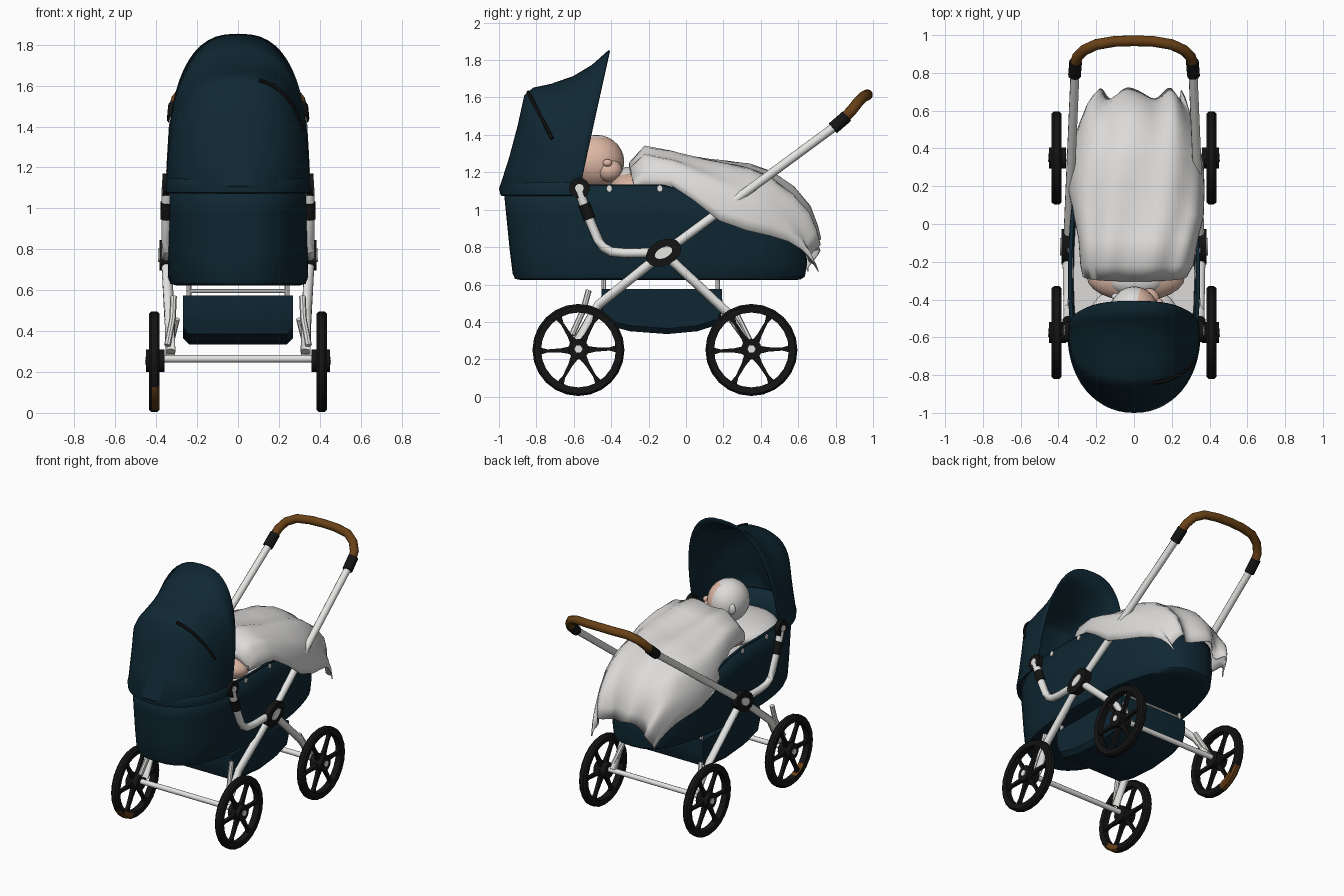
import bpy, bmesh, math
from mathutils import Vector

if "Cube" in bpy.data.objects:
    bpy.data.objects.remove(bpy.data.objects["Cube"])


def material(name, r, g, b):
    m = bpy.data.materials.new(name)
    m.diffuse_color = (r, g, b, 1)
    m.use_nodes = True
    m.node_tree.nodes["Principled BSDF"].inputs["Base Color"].default_value = m.diffuse_color
    return m


TEAL = material("dark teal fabric", 0.005, 0.021, 0.034)
BLACK = material("black plastic", 0.007, 0.007, 0.007)
METAL = material("white metal", 0.78, 0.78, 0.76)
CLOTH = material("pale cloth", 0.72, 0.71, 0.70)
SKIN = material("skin", 0.72, 0.47, 0.37)
BROWN = material("brown leather", 0.14, 0.052, 0.008)


def finish(name, bm, mats, angle=40, thick=0):
    bmesh.ops.recalc_face_normals(bm, faces=bm.faces[:])
    me = bpy.data.meshes.new(name)
    bm.to_mesh(me)
    bm.free()
    ob = bpy.data.objects.new(name, me)
    bpy.context.collection.objects.link(ob)
    for m in mats:
        me.materials.append(m)
    bpy.ops.object.select_all(action='DESELECT')
    ob.select_set(True)
    bpy.context.view_layer.objects.active = ob
    bpy.ops.object.shade_smooth_by_angle(angle=math.radians(angle))
    if thick:
        mod = ob.modifiers.new("thickness", 'SOLIDIFY')
        mod.thickness = thick
        mod.offset = 0
    return ob


def loft(name, rings, mat, closed=True, caps=(True, True), loop=False, **kw):
    """Skin a list of point rings with quads."""
    bm = bmesh.new()
    vs = [[bm.verts.new(p) for p in ring] for ring in rings]
    n = len(vs[0])
    pairs = list(zip(vs, vs[1:])) + ([(vs[-1], vs[0])] if loop else [])
    for a, b in pairs:
        for i in range(n if closed else n - 1):
            j = (i + 1) % n
            bm.faces.new((a[i], a[j], b[j], b[i]))
    if closed and not loop:
        for cap, ring in zip(caps, (vs[0], vs[-1])):
            if cap:
                bm.faces.new(ring)
    bmesh.ops.remove_doubles(bm, verts=bm.verts[:], dist=0.0005)
    return finish(name, bm, [mat], **kw)


def tube(name, pts, r, mat, sides=10):
    """Round tube along a path of points."""
    pts = [Vector(p) for p in pts]
    rings = []
    for i, p in enumerate(pts):
        d = (pts[min(i + 1, len(pts) - 1)] - pts[max(i - 1, 0)]).normalized()
        u = d.cross(Vector((0.31, 0.2, 0.93) if abs(d.z) < 0.8 else (1, 0, 0))).normalized()
        v = d.cross(u)
        rings.append([p + r * (u * math.cos(2 * math.pi * k / sides) + v * math.sin(2 * math.pi * k / sides))
                      for k in range(sides)])
    return loft(name, rings, mat)


def disc(name, x0, x1, y, z, ry, rz, mat, tilt=0, sides=16):
    """Oval disc whose axis runs along x."""
    c, s = math.cos(tilt), math.sin(tilt)
    ring = []
    for k in range(sides):
        a = 2 * math.pi * k / sides
        py, pz = ry * math.cos(a), rz * math.sin(a)
        ring.append((y + py * c - pz * s, z + py * s + pz * c))
    return loft(name, [[(x, *p) for p in ring] for x in (x0, x1)], mat)


def ball(name, loc, size, mats, rule=None):
    bm = bmesh.new()
    bmesh.ops.create_uvsphere(bm, u_segments=24, v_segments=14, radius=1)
    for f in bm.faces:
        f.material_index = rule(f.calc_center_median()) if rule else 0
    for v in bm.verts:
        v.co = Vector(loc) + Vector([a * b for a, b in zip(v.co, size)])
    return finish(name, bm, mats, 60)


def spow(v, e):
    return math.copysign(abs(v) ** e, v)


def outline(front, back, hw, n=48):
    """Plan outline: elliptical head end, long blunt foot end."""
    out = []
    for k in range(n):
        a = 2 * math.pi * k / n
        c, s = math.cos(a), math.sin(a)
        e = 2 / 2.3
        y = -0.3 + (back + 0.3) * spow(s, e) if s > 0 else -0.3 + (front + 0.3) * spow(-s, e)
        out.append((hw * spow(c, 0.75), y))
    return out


# Bassinet shell, rim sloping down to the foot
def rim(y):
    t = min(max((y + 0.08) / 0.66, 0), 1)
    return 1.13 - 0.23 * t


levels = [(0, -0.88, 0.57, 0.30), (0.012, -0.91, 0.61, 0.325), (0.06, -0.92, 0.63, 0.334),
          (0.3, -0.935, 0.64, 0.338), (0.7, -0.955, 0.635, 0.341), (1, -0.97, 0.62, 0.343)]
rings = [[(x, y, 0.63 + f * (rim(y) - 0.63)) for x, y in outline(fr, bk, hw)] for f, fr, bk, hw in levels]
loft("bassinet", rings, TEAL, caps=(True, False), thick=0.014)
loft("bassinet_rim", [[(x * sx, y, rim(y) + dz) for x, y in outline(-0.97, 0.62, 0.343)]
                      for sx, dz in ((1.015, -0.03), (1.015, 0.006), (0.96, 0.006), (0.96, -0.03))],
     TEAL, loop=True)
loft("mattress", [[(x, y, z) for x, y in outline(-0.93, 0.58, 0.32)] for z in (0.80, 0.88)], CLOTH)
ball("pillow", (0, -0.58, 1.04), (0.27, 0.27, 0.08), [CLOTH])


# Folding hood: a fan of arches sharing one pivot line
def arch(ay, az, n, hw=0.343, count=28):
    pts = []
    for k in range(count + 1):
        a = math.pi * k / count
        h = math.sin(a) ** (2 / n) if 0 < k < count else 0
        pts.append((hw * spow(math.cos(a), 2 / n), -0.57 + (ay + 0.57) * h, 1.1 + (az - 1.1) * h))
    return pts


fan = [(-0.41, 1.85, 2.6), (-0.50, 1.77, 2.6), (-0.60, 1.71, 2.6), (-0.72, 1.668, 2.6), (-0.815, 1.648, 2.5),
       (-0.86, 1.61, 2.5), (-0.895, 1.45, 2.4), (-0.94, 1.28, 2.3), (-0.995, 1.11, 2.15), (-0.98, 1.075, 2.15)]
loft("hood", [arch(*f) for f in fan], TEAL, closed=False, thick=0.01)
loft("hood_skirt", [[(x * s, y, z) for x, y, _ in arch(e, 1.1, 2.15)]
                    for s, e, z in ((1.0, -0.98, 1.16), (1.02, -0.995, 1.11), (1.02, -0.99, 1.08), (1.0, -0.97, 1.075))],
     TEAL, closed=False, thick=0.006)
tube("hood_zip", [(x * 1.012, y - 0.004, z + 0.004) for x, y, z in arch(-0.845, 1.635, 2.5)[4:13]], 0.010, BLACK, 6)

# Baby: head turned to one side with a cap, shoulders, ear, nose
ball("baby_head", (0.0, -0.48, 1.255), (0.135, 0.15, 0.145), [CLOTH, SKIN],
     lambda c: 1 if c.x > 0.15 and c.z < 0.85 else 0)
ball("baby_nose", (0.135, -0.42, 1.25), (0.02, 0.025, 0.02), [SKIN])
ball("baby_cheek", (0.08, -0.41, 1.21), (0.06, 0.07, 0.06), [SKIN])
ball("baby_ear", (-0.09, -0.385, 1.25), (0.03, 0.02, 0.04), [CLOTH])
ball("baby_shoulders", (0.01, -0.28, 1.11), (0.26, 0.13, 0.10), [SKIN])
ball("baby_collar", (0.01, -0.30, 1.16), (0.15, 0.08, 0.07), [CLOTH])

# Blanket: arched sections (centre y, z, edge y, z, left x, right x)
sections = [(-0.29, 1.17, -0.26, 1.10, -0.25, 0.25), (-0.30, 1.24, -0.27, 1.11, -0.27, 0.28),
            (-0.22, 1.33, -0.22, 1.13, -0.28, 0.31), (-0.08, 1.305, -0.08, 1.13, -0.29, 0.335),
            (0.06, 1.275, 0.04, 1.05, -0.315, 0.365), (0.20, 1.255, 0.18, 0.94, -0.345, 0.37),
            (0.34, 1.235, 0.32, 0.89, -0.345, 0.365), (0.46, 1.19, 0.45, 0.86, -0.315, 0.335),
            (0.57, 1.11, 0.54, 0.83, -0.285, 0.305), (0.65, 1.01, 0.60, 0.79, -0.26, 0.285),
            (0.68, 0.91, 0.645, 0.74, -0.23, 0.27), (0.69, 0.83, 0.68, 0.67, -0.20, 0.25)]
rings = []
for i, (yc, zc, ye, ze, xl, xr) in enumerate(sections):
    ring = []
    for k in range(33):
        a = math.pi * k / 32
        h = math.sin(a) ** 0.75 if 0 < k < 32 else 0
        x = (xl + xr) / 2 + (xr - xl) / 2 * spow(math.cos(a), 0.8)
        w = 0.012 * math.sin(9 * a + 0.8 * i) * h
        hang = max(0, i - 7) / 4          # folds deepen as the cloth hangs
        fold = hang * math.cos(7 * a + 0.4)
        ring.append((x, ye + (yc - ye) * h + 0.03 * fold, ze + (zc - ze) * h + w + 0.025 * fold * h))
    rings.append(ring)
loft("blanket", rings, CLOTH, closed=False, angle=60, thick=0.008)

# Storage basket with a sagging floor, and the rails holding it
stations = [(-0.455, 0.46), (-0.43, 0.385), (-0.30, 0.35), (-0.1, 0.335), (0.06, 0.35), (0.17, 0.385), (0.195, 0.46)]
rings = []
for y, zb in stations:
    yt = -0.13 + (y + 0.13) * 0.99
    rings.append([(-0.27, yt, 0.575), (-0.268, y, zb + 0.03), (-0.24, y, zb), (0.24, y, zb),
                  (0.268, y, zb + 0.03), (0.27, yt, 0.575)])
loft("basket", rings, TEAL, angle=30)
for y in (-0.44, 0.17):
    tube("basket_rail", [(-0.25, y, 0.595), (0.25, y, 0.595)], 0.01, METAL, 8)

# Chassis parts, repeated on both sides
for s in (-1, 1):
    tube("carrier_arm", [(s * 0.35, -0.57, 1.10), (s * 0.35, -0.53, 0.98), (s * 0.35, -0.47, 0.84),
                         (s * 0.35, -0.445, 0.80), (s * 0.35, -0.40, 0.775), (s * 0.352, -0.33, 0.768),
                         (s * 0.355, -0.12, 0.77)], 0.025, METAL)
    tube("carrier_joint", [(s * 0.35, -0.545, 1.03), (s * 0.35, -0.515, 0.95)], 0.031, BLACK)
    disc("hood_pivot", s * 0.335, s * 0.368, -0.57, 1.115, 0.055, 0.055, BLACK)
    disc("hood_pivot_cap", s * 0.366, s * 0.372, -0.57, 1.115, 0.024, 0.024, METAL, sides=8)
    disc("frame_hub", s * 0.335, s * 0.385, -0.12, 0.77, 0.10, 0.068, BLACK, 0.45)
    disc("frame_hub_cap", s * 0.383, s * 0.391, -0.12, 0.77, 0.05, 0.028, METAL, 0.45)
    tube("handle_tube", [(s * 0.352, -0.12, 0.77), (s * 0.312, 0.81, 1.455)], 0.024, METAL)
    tube("handle_collar", [(s * 0.315, 0.785, 1.435), (s * 0.309, 0.86, 1.50)], 0.034, BLACK)
    tube("front_leg", [(s * 0.352, -0.12, 0.77), (s * 0.335, -0.47, 0.49), (s * 0.33, -0.58, 0.30)], 0.025, METAL)
    tube("rear_leg", [(s * 0.352, -0.12, 0.77), (s * 0.335, 0.22, 0.45), (s * 0.33, 0.35, 0.27)], 0.025, METAL)
    tube("front_spring", [(s * 0.315, -0.52, 0.57), (s * 0.32, -0.55, 0.46), (s * 0.345, -0.61, 0.33)], 0.016, METAL, 8)
    tube("rear_spring", [(s * 0.30, 0.26, 0.46), (s * 0.34, 0.34, 0.30)], 0.016, METAL, 8)
    for y in (-0.44, 0.17):
        tube("basket_post", [(s * 0.24, y, 0.55), (s * 0.24, y, 0.64)], 0.012, METAL, 8)
    for y in (-0.41, -0.14):
        disc("snap", s * 0.342, s * 0.353, y, 1.113, 0.016, 0.018, METAL, sides=8)

# Leather grip bow
bow = [(0.309, 0.85, 1.495), (0.30, 0.885, 1.53), (0.265, 0.92, 1.575), (0.20, 0.95, 1.605), (0.10, 0.967, 1.612)]
bow += [(0, 0.97, 1.614)] + [(-x, y, z) for x, y, z in reversed(bow)]
tube("handle_grip", bow, 0.029, BROWN, 12)


# Wheels: tyre, spokes, hub and cap
def wheel(s, y0):
    z0, x0, n = 0.25, s * 0.41, 24
    section = [(0.20, -0.022), (0.235, -0.026), (0.246, -0.014), (0.246, 0.014), (0.235, 0.026), (0.20, 0.022)]
    rings = [[(x0 + dx, y0 + r * math.cos(a), z0 + r * math.sin(a)) for r, dx in section]
             for a in (2 * math.pi * k / n for k in range(n))]
    tyre = loft("tyre", rings, BLACK, loop=True, angle=25)
    if s < 0:                       # worn brown patch low on the inner side
        tyre.data.materials.append(BROWN)
        side = 1 if y0 > 0 else -1
        for p in tyre.data.polygons:
            if p.center.z < 0.11 and (p.center.y - y0) * side > 0.05 and p.center.x > x0 - 0.02:
                p.material_index = 1
    for k in range(6):
        a = math.pi * k / 3 + 0.03
        u, v = (math.cos(a), math.sin(a)), (-math.sin(a), math.cos(a))
        rings = [[(x0 + dx, y0 + r * u[0] + w * d * v[0], z0 + r * u[1] + w * d * v[1])
                  for dx, d in ((-0.012, -1), (0.012, -1), (0.012, 1), (-0.012, 1))]
                 for r, w in ((0.04, 0.022), (0.09, 0.012), (0.165, 0.008), (0.206, 0.02))]
        loft("spoke", rings, BLACK)
    disc("wheel_hub", s * 0.36, s * 0.45, y0, z0 + 0.005, 0.055, 0.055, BLACK, sides=12)
    disc("wheel_cap", s * 0.449, s * 0.455, y0, z0 + 0.005, 0.022, 0.022, METAL, sides=6)


for y in (-0.575, 0.35):
    for s in (-1, 1):
        wheel(s, y)
    tube("axle", [(-0.37, y, 0.265), (0.37, y, 0.265)], 0.018, METAL)
